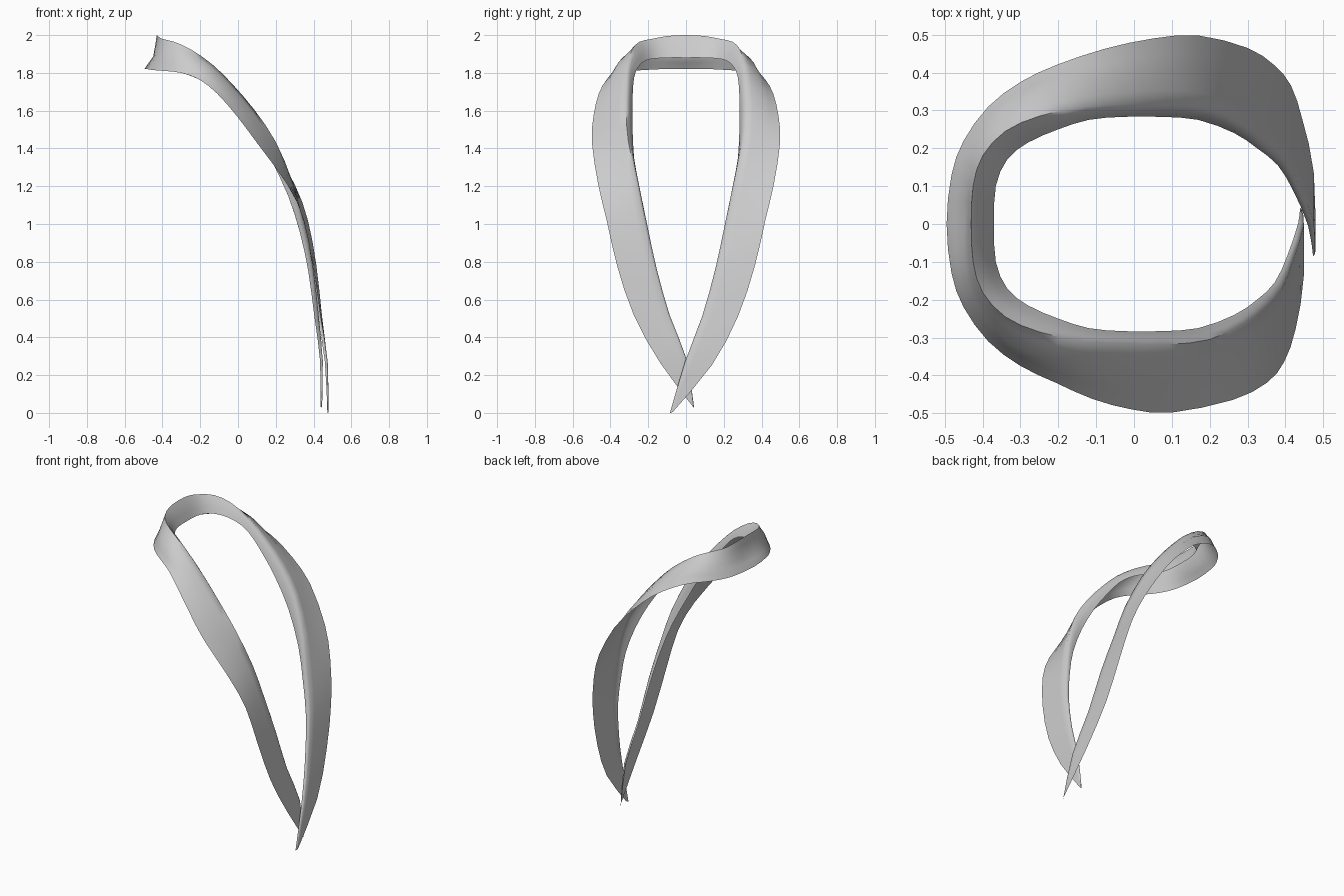
import bpy, bmesh
from mathutils import Vector as V

if "Cube" in bpy.data.objects:
    bpy.data.objects.remove(bpy.data.objects["Cube"])

# Stations from the back of the neck to the front tip: outer edge, fold crest, inner edge
STATIONS = [
    ((-.495, 0, 1.82), (-.43, 0, 2.0), (-.37, 0, 1.88)),
    ((-.482, .13, 1.82), (-.425, .10, 1.995), (-.365, .10, 1.88)),
    ((-.45, .22, 1.815), (-.40, .18, 1.98), (-.335, .17, 1.875)),
    ((-.385, .31, 1.81), (-.34, .245, 1.965), (-.28, .215, 1.865)),
    ((-.30, .375, 1.80), (-.25, .285, 1.925), (-.20, .25, 1.835)),
    ((-.205, .42, 1.765), (-.13, .31, 1.84), (-.12, .275, 1.775)),
    ((-.08, .462, 1.69), (-.02, .315, 1.73), (-.03, .283, 1.665)),
    ((.05, .49, 1.57), (.09, .318, 1.60), (.07, .283, 1.525)),
    ((.17, .498, 1.43), (.20, .305, 1.435), (.17, .275, 1.35)),
    ((.30, .465, 1.21), (.29, .262, 1.22), (.265, .24, 1.15)),
    ((.37, .42, 1.02), (.345, .222, 1.01), (.325, .20, .965)),
    ((.415, .365, .78), (.40, .172, .78), (.38, .155, .755)),
    ((.445, .275, .51), (.437, .10, .52), (.422, .085, .505)),
    ((.475, .135, .25), (.475, .005, .27), (.46, -.005, .27)),
    ((.48, -.07, .005), (.477, -.08, .0), (.473, -.085, .0)),
]
# The far leaf's outer edge sits further back between these stations
LEAF_SHIFT = {6: .03, 7: .055, 8: .07, 9: .04, 10: .02, 11: .01}


def section(stop, k):
    """Open cross-section: flared leaf up to the crest, then rolled over inwards."""
    o, f, i = stop
    gap = i - f
    push = max(-.3, .25 - .11 * k) if k < 5 else min(0, -.3 + .1 * (k - 5))
    waist = (o + f) / 2 + gap * push
    hip = o.lerp(waist, .5)
    hip += (o.lerp(f, .25) - hip) * .2
    shoulder = f.lerp(waist, .4)
    out = (f - waist) * .07
    return [o, hip, waist, shoulder, f, f.lerp(i, .3) + out,
            f.lerp(i, .65) + out * .8, i]


def far_side(p, k, shift):
    """Mirror a point and tuck the far arm behind the near one at the tip."""
    x, y, z = p
    t = max(0, (k - 10) / 4)
    if y < 0:
        y *= .5
    return V((x - shift - .035 * t, -y, z + .03 * t ** 3))


def between(a, b, c, d):
    """Smooth midpoint of b and c."""
    return (b + c) * .5625 - (a + d) * .0625


last = len(STATIONS) - 1
near = [[V(p) for p in s] for s in STATIONS]
far = [[far_side(p, k, LEAF_SHIFT.get(k, 0) * (n == 0)) for n, p in enumerate(s)]
       for k, s in enumerate(near)]
path = far[:0:-1] + near

# Sections along the whole collar, with a smooth one between each pair
sections = []
for n, stop in enumerate(path):
    sections.append(section(stop, abs(n - last)))
    if n < len(path) - 1:
        around = (path[max(n - 1, 0)], stop, path[n + 1], path[min(n + 2, len(path) - 1)])
        mid = [between(*pts) for pts in zip(*around)]
        sections.append(section(mid, abs(n + .5 - last)))

# Loft the sections into one continuous cloth sheet
bm = bmesh.new()
rows = [[bm.verts.new(p) for p in s] for s in sections]
for a, b in zip(rows, rows[1:]):
    for j in range(len(a) - 1):
        bm.faces.new((a[j], a[j + 1], b[j + 1], b[j]))

mesh = bpy.data.meshes.new("collar")
bm.to_mesh(mesh)
bm.free()
collar = bpy.data.objects.new("collar", mesh)
bpy.context.collection.objects.link(collar)
bpy.context.view_layer.objects.active = collar
collar.select_set(True)
bpy.ops.object.shade_smooth_by_angle(angle=1.2)
